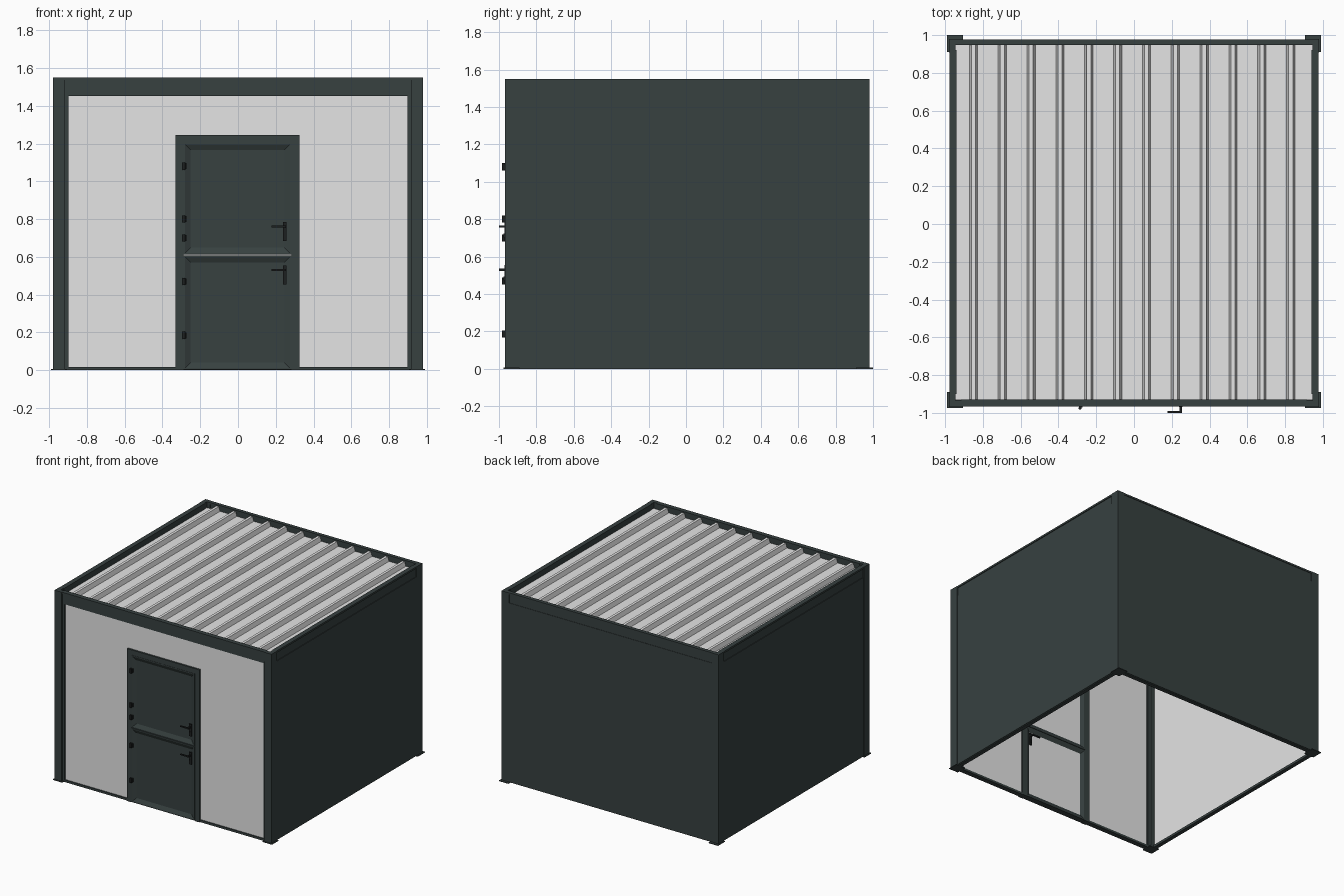
import bpy, bmesh, math
from mathutils import Vector

if "Cube" in bpy.data.objects:
    bpy.data.objects.remove(bpy.data.objects["Cube"])


def material(name, rgb):
    m = bpy.data.materials.new(name)
    m.diffuse_color = (*rgb, 1)
    m.use_nodes = True
    m.node_tree.nodes["Principled BSDF"].inputs["Base Color"].default_value = m.diffuse_color
    return m


DARK = material("anthracite", (0.038, 0.052, 0.051))
LIGHT = material("off_white", (0.78, 0.78, 0.78))
BLACK = material("black_metal", (0.012, 0.014, 0.014))


def finish(bm, name, *mats):
    me = bpy.data.meshes.new(name)
    bm.to_mesh(me)
    bm.free()
    ob = bpy.data.objects.new(name, me)
    for m in mats:
        me.materials.append(m)
    bpy.context.collection.objects.link(ob)
    return ob


def add_box(bm, x0, x1, y0, y1, z0, z1):
    r = bmesh.ops.create_cube(bm, size=1)
    for v in r["verts"]:
        v.co = Vector((x0 if v.co.x < 0 else x1,
                       y0 if v.co.y < 0 else y1,
                       z0 if v.co.z < 0 else z1))
    return r["verts"]


def boxes(name, mat, *dims):
    bm = bmesh.new()
    for d in dims:
        add_box(bm, *d)
    return finish(bm, name, mat)


def mir(sx, a, b):
    return tuple(sorted((sx * a, sx * b)))


# corner posts (angle outside, square core inside) with base plates
TOP = 1.55
for sx, side in ((-1, "left"), (1, "right")):
    for end in ("front", "back"):
        if end == "front":
            oy, iy, ty, p0, p1 = -0.968, -0.895, -0.935, -0.975, -0.89
        else:
            oy, iy, ty, p0, p1 = 0.98, 0.907, 0.947, 0.91, 1.0
        ys = lambda a, b: tuple(sorted((a, b)))
        boxes(f"{end}_{side}_post", DARK,
              (*mir(sx, 0.945, 0.98), *ys(oy, iy), 0, TOP),
              (*mir(sx, 0.915, 0.945), *ys(oy, ty), 0, TOP),
              (*mir(sx, 0.915, 0.945), *ys(ty, iy), 0, 1.46))
        boxes(f"{end}_{side}_base_plate", DARK,
              (*mir(sx, 0.905, 0.99), p0, p1, 0, 0.006))

# roof edge beams and thin channels beneath them
for sx, side in ((-1, "left"), (1, "right")):
    boxes(f"{side}_roof_beam", DARK,
          (*mir(sx, 0.942, 0.972), -0.90, 0.92, 1.465, 1.545),
          (*mir(sx, 0.94, 0.978), -0.90, 0.92, 1.535, TOP))
boxes("front_roof_beam", DARK,
      (-0.916, 0.916, -0.96, -0.93, 1.47, 1.54),
      (-0.916, 0.916, -0.965, -0.928, 1.535, TOP),
      (-0.916, 0.916, -0.955, -0.915, 1.452, 1.472))
boxes("back_roof_beam", DARK,
      (-0.916, 0.916, 0.95, 0.974, 1.465, 1.545),
      (-0.916, 0.916, 0.948, 0.978, 1.535, TOP))

# side and back walls: dark skin outside, light lining inside
for sx, side in ((-1, "left"), (1, "right")):
    boxes(f"{side}_wall_skin", DARK, (*mir(sx, 0.962, 0.977), -0.90, 0.975, 0.006, 1.466))
    boxes(f"{side}_wall_lining", LIGHT, (*mir(sx, 0.95, 0.962), -0.92, 0.96, 0.01, 1.50))
    boxes(f"{side}_floor_rail", DARK, (*mir(sx, 0.94, 0.972), -0.90, 0.91, 0, 0.02))
boxes("back_wall_skin", DARK, (-0.975, 0.975, 0.962, 0.977, 0.006, 1.466))
boxes("back_wall_lining", LIGHT, (-0.95, 0.95, 0.95, 0.962, 0.01, 1.50))
boxes("back_floor_rail", DARK, (-0.915, 0.915, 0.94, 0.972, 0, 0.02))

# front wall around the doorway, with its channels
boxes("front_wall", LIGHT,
      (-0.91, -0.31, -0.947, -0.922, 0.01, 1.46),
      (0.31, 0.91, -0.947, -0.922, 0.01, 1.46),
      (-0.31, 0.31, -0.947, -0.922, 1.23, 1.46))
for sx, side in ((-1, "left"), (1, "right")):
    boxes(f"front_{side}_channel", DARK,
          (*mir(sx, 0.898, 0.918), -0.955, -0.915, 0, 1.46),
          (*mir(sx, 0.32, 0.9), -0.955, -0.915, 0, 0.018))

# door frame
boxes("door_frame", DARK,
      (-0.33, -0.288, -0.962, -0.912, 0, 1.245),
      (0.283, 0.325, -0.962, -0.912, 0, 1.245),
      (-0.288, 0.283, -0.962, -0.912, 1.203, 1.245))


# door leaves: bevelled surround sloping to a recessed panel, light inside
def door_leaf(name, z0, z1):
    bm = bmesh.new()
    add_box(bm, -0.288, 0.283, -0.964, -0.914, z0, z1)
    for sign in (-1, 1):
        bm.normal_update()
        f = max(bm.faces, key=lambda q: q.normal.y * sign + q.calc_area())
        bmesh.ops.inset_region(bm, faces=[f], thickness=0.012)
        bmesh.ops.inset_region(bm, faces=[f], thickness=0.04)
        for v in f.verts:
            v.co.y -= sign * 0.014
        if sign == 1:
            f.material_index = 1
    return finish(bm, name, DARK, LIGHT)


door_leaf("upper_door_leaf", 0.612, 1.203)
door_leaf("lower_door_leaf", 0.004, 0.608)

# hinges
for i, z in enumerate((1.08, 0.80, 0.70, 0.47, 0.185)):
    bm = bmesh.new()
    r = bmesh.ops.create_cone(bm, cap_ends=True, segments=12, radius1=0.008,
                              radius2=0.008, depth=0.038)
    bmesh.ops.translate(bm, verts=r["verts"], vec=(-0.286, -0.975, z))
    add_box(bm, -0.29, -0.272, -0.972, -0.962, z - 0.016, z + 0.016)
    finish(bm, f"hinge_{i + 1}", BLACK)

# handles: back plate, spindle and lever on both sides, lock cylinder
for name, z in (("upper", 0.76), ("lower", 0.53)):
    for where, y, s in (("outer", -0.964, -1), ("inner", -0.914, 1)):
        span = lambda a, b: tuple(sorted((y + s * a, y + s * b)))
        boxes(f"{name}_{where}_handle", BLACK,
              (0.237, 0.257, *span(-0.001, 0.006), z - 0.075, z + 0.025),
              (0.241, 0.253, *span(0.005, 0.036), z - 0.006, z + 0.006),
              (0.178, 0.253, *span(0.026, 0.036), z - 0.005, z + 0.005),
              (0.242, 0.252, *span(0.005, 0.011), z - 0.058, z - 0.036))

# corrugated roof sheet: trapezoid ribs running front to back
bm = bmesh.new()
base, crest = 1.502, 1.538
profile = [(-0.945, base)]
for k in range(12):
    x = -0.85 + 0.1527 * k
    profile += [(x - 0.022, base), (x - 0.011, crest), (x + 0.011, crest), (x + 0.022, base)]
profile.append((0.945, base))
front = [bm.verts.new((x, -0.932, z)) for x, z in profile]
back = [bm.verts.new((x, 0.952, z)) for x, z in profile]
for i in range(len(profile) - 1):
    bm.faces.new((front[i], front[i + 1], back[i + 1], back[i]))
roof = finish(bm, "corrugated_roof", LIGHT)
mod = roof.modifiers.new("thickness", "SOLIDIFY")
mod.thickness = 0.004
mod.offset = -1
